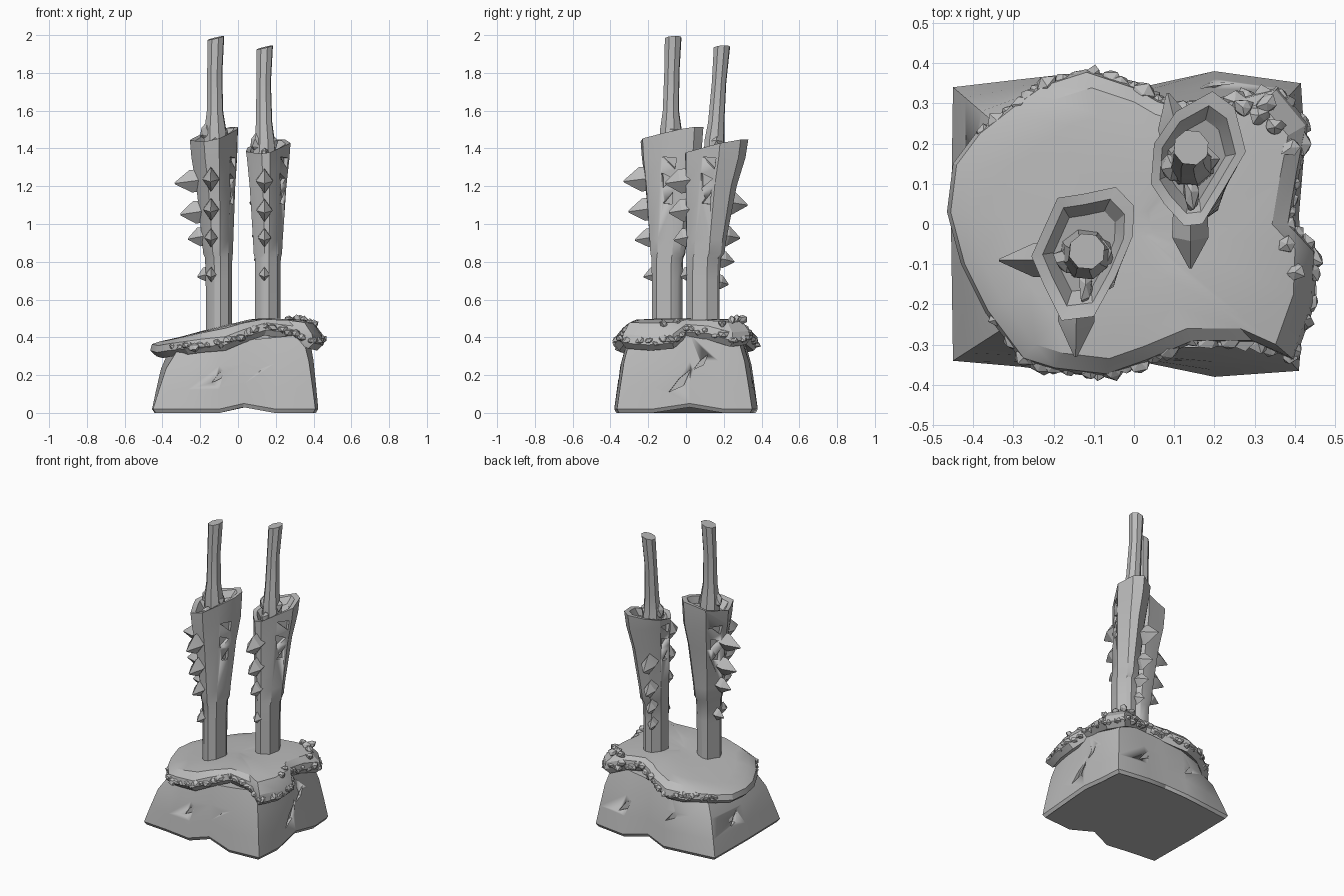
import bpy, bmesh, math, random
from mathutils import Vector, Matrix

if "Cube" in bpy.data.objects:
    bpy.data.objects.remove(bpy.data.objects["Cube"])

random.seed(7)
stone = bpy.data.materials.new("grey_stone")
stone.diffuse_color = (0.5, 0.5, 0.5, 1)
stone.use_nodes = True
stone.node_tree.nodes["Principled BSDF"].inputs["Base Color"].default_value = stone.diffuse_color


def finish(name, bm, angle=30):
    bmesh.ops.recalc_face_normals(bm, faces=bm.faces)
    me = bpy.data.meshes.new(name)
    bm.to_mesh(me)
    bm.free()
    ob = bpy.data.objects.new(name, me)
    bpy.context.collection.objects.link(ob)
    me.materials.append(stone)
    bpy.ops.object.select_all(action='DESELECT')
    ob.select_set(True)
    bpy.context.view_layer.objects.active = ob
    bpy.ops.object.shade_smooth_by_angle(angle=math.radians(angle))
    return ob


def loft(bm, rings):
    """Skin equal-length rings and cap both ends."""
    vs = [[bm.verts.new(p) for p in r] for r in rings]
    n = len(vs[0])
    for a, b in zip(vs, vs[1:]):
        for i in range(n):
            j = (i + 1) % n
            bm.faces.new((a[i], a[j], b[j], b[i]))
    bm.faces.new(vs[0][::-1])
    bm.faces.new(vs[-1])


def tube(bm, stops, sides, spin=0.0):
    """Stops are (x, y, z, radius)."""
    loft(bm, [[(x + r * math.cos(spin + math.tau * i / sides),
                y + r * math.sin(spin + math.tau * i / sides),
                z + 0.25 * r * math.cos(math.tau * i / sides) * (k == len(stops) - 1))
               for i in range(sides)] for k, (x, y, z, r) in enumerate(stops)])


def rock(bm, loc, size):
    geo = bmesh.ops.create_icosphere(bm, subdivisions=1, radius=1)
    turn = Matrix.Rotation(random.uniform(0, 6), 3, 'Z')
    for v in geo['verts']:
        p = turn @ (v.co * random.uniform(0.7, 1.15))
        v.co = Vector(loc) + Vector((p.x * size[0], p.y * size[1], p.z * size[2]))


def cut(ob, cutters):
    """Carve closed cutter shapes out of an object."""
    for bm in cutters:
        c = finish("cutter", bm)
        c.hide_render = True
        m = ob.modifiers.new("carve", 'BOOLEAN')
        m.operation, m.solver, m.object = 'DIFFERENCE', 'EXACT', c
        bpy.context.view_layer.objects.active = ob
        bpy.ops.object.modifier_apply(modifier=m.name)
        bpy.data.objects.remove(c)


def prism(center, normal, pts, depth):
    """Flat outline (across, up) pushed through a surface point."""
    n = Vector(normal).normalized()
    side = Vector((-n.y, n.x, 0)).normalized()
    bm = bmesh.new()
    loft(bm, [[Vector(center) + side * u + Vector((0, 0, w)) + n * d for u, w in pts]
              for d in (-depth, depth)])
    return bm


# Base block: bulging sides that pinch in the middle
bottom = [(-.45, -.34), (-.28, -.355), (-.1, -.38), (.03, -.345), (.2, -.38), (.41, -.365),
          (.425, -.18), (.41, .02), (.425, .2), (.415, .35), (.2, .38), (.04, .345),
          (-.1, .38), (-.28, .36), (-.45, .34), (-.455, .0)]
pinch = (3, 7, 11)
top = [(-.31, -.25), (-.24, -.3), (-.1, -.315), (.03, -.31), (.2, -.305), (.34, -.29),
       (.375, -.15), (.37, .02), (.375, .15), (.34, .27), (.2, .29), (.04, .3),
       (-.1, .315), (-.24, .29), (-.31, .22), (-.36, .0)]


def base_ring(f, z):
    out = []
    for i, ((a, b), (c, d)) in enumerate(zip(bottom, top)):
        x, y = a + (c - a) * f, b + (d - b) * f
        h = z + (0.1 * x - 0.01) * f
        if i in pinch and z < 0.2:
            h += 0.03 * (1 - f)
        out.append((x, y, h))
    return out


bm = bmesh.new()
loft(bm, [[(x * .97, y * .97, z) for x, y, z in base_ring(0, 0)],
          base_ring(0, .02), base_ring(.22, .13), base_ring(.5, .26), base_ring(1, .39)])
base = finish("base_block", bm)
chips = [((.1, -.35, .24), (0, -1, .1), .05), ((-.1, -.36, .2), (0, -1, .1), .04),
         ((.4, -.03, .17), (1, 0, .1), .06), ((.39, .08, .27), (1, 0, .1), .04),
         ((.2, .35, .2), (0, 1, .1), .05), ((-.15, .35, .23), (0, 1, .1), .05),
         ((-.41, .1, .17), (-1, 0, .1), .05)]
cut(base, [prism(c, n, [(-s, -s), (s * .3, -s * .4), (s * .9, s), (-s * .1, s * .2)], .012)
           for c, n, s in chips])

# Draped cover: outline with rim heights
rim = [(-.465, .03, .34), (-.45, .15, .34), (-.39, .23, .35), (-.3, .3, .36), (-.23, .35, .36),
       (-.12, .385, .37), (0, .345, .4), (.06, .31, .43), (.14, .285, .45), (.25, .31, .44),
       (.36, .34, .4), (.435, .25, .39), (.41, .12, .43), (.39, .0, .44), (.455, -.07, .38),
       (.45, -.2, .37), (.4, -.34, .38), (.3, -.295, .43), (.15, -.295, .45), (.03, -.345, .41),
       (-.07, -.38, .37), (-.2, -.365, .36), (-.28, -.34, .35), (-.37, -.22, .34), (-.43, -.1, .33)]


def height(x):
    return min(.495, .475 + .24 * x)


def cover_ring(s, mix, lift):
    return [(x * s, y * s, z + (height(x * s) - z) * mix + lift) for x, y, z in rim]


bm = bmesh.new()
loft(bm, [cover_ring(.8, 0, -.01), cover_ring(.93, 0, -.04), cover_ring(1, 0, -.01),
          cover_ring(.98, .15, .02), cover_ring(.88, .75, .012), cover_ring(.7, 1, 0),
          cover_ring(.4, 1, .005), cover_ring(.1, 1, 0)])
finish("draped_cover", bm, 25)

# Crumbled rim along the cover edge
bm = bmesh.new()
for i, (a, b) in enumerate(zip(rim, rim[1:] + rim[:1])):
    if i in (0, 1, 23, 24):
        continue
    for k in range(3):
        p = Vector(a).lerp(Vector(b), (k + random.random() * .6) / 3) * .97
        r = random.uniform(.022, .034)
        rock(bm, (p.x, p.y, p.z + random.uniform(0, .025)), (r, r, r * .8))
for x, y in ((.31, .27), (.35, .24), (.33, .3), (.27, .29), (.39, .19), (.38, -.05), (.4, -.12)):
    rock(bm, (x, y, .495 - .35 * max(0, x - .33)), (.03, .025, .025))
finish("crumbled_rim", bm, 20)

# Two spiked columns with poles
columns = {
    "left": dict(foot=(-.1, -.1, .07, .08),
                 lip=[(-.255, -.08), (-.225, -.15), (-.18, -.24), (-.1, -.23), (-.045, -.13),
                      (-.003, -.03), (0, .045), (-.045, .092), (-.125, .075), (-.19, .065)],
                 rise=(1.42, .15, -.25, .2, -.25),
                 pole=[(-.12, -.07, 1.33, .07), (-.12, -.08, 1.5, .06), (-.122, -.08, 1.6, .045),
                       (-.123, -.075, 1.8, .042), (-.117, -.068, 1.985, .046)],
                 panels=(4, 9)),
    "right": dict(foot=(.155, .09, .07, .088),
                  lip=[(.042, .1), (.075, .05), (.125, -.005), (.17, 0), (.225, .09),
                       (.278, .18), (.25, .29), (.195, .33), (.105, .28), (.05, .2)],
                  rise=(1.365, .2, 0, .12, .05),
                  pole=[(.14, .16, 1.3, .07), (.142, .15, 1.44, .055), (.138, .16, 1.54, .045),
                        (.136, .175, 1.75, .04), (.142, .19, 1.935, .045)],
                  panels=(4, 9)),
}
blend = [(.35, 0), (.7, .02), (.82, .06), (.845, .18), (.92, .25), (1.2, .6), (1.35, .9)]

for side, c in columns.items():
    fx, fy, rx, ry = c["foot"]
    lip = [Vector(p) for p in c["lip"]]
    mid = sum(lip, Vector((0, 0))) / len(lip)
    foot = []
    for p in lip:
        d = (p - mid).normalized()
        foot.append(Vector((fx + d.x * rx, fy + d.y * ry)))

    def section(z, t):
        return [Vector((*a.lerp(b, t), z)) for a, b in zip(foot, lip)]

    def crown(s, drop):
        z0, ky, y0, kx, x0 = c["rise"]
        return [Vector((*(mid + (p - mid) * s), z0 + ky * (p.y - y0) + kx * (p.x - x0) - drop))
                for p in lip]

    bm = bmesh.new()
    loft(bm, [section(z, t) for z, t in blend] + [crown(1, 0), crown(.8, .005), crown(.6, .05)])
    col = finish(side + "_column", bm)

    # Triangular recesses on the broad faces
    cutters = []
    for i in c["panels"]:
        for z, t, tri in ((1.32, .84, [(-.05, .035), (.045, .03), (.035, -.03)]),
                          (1.23, .66, [(-.045, .04), (-.04, -.04), (.035, .01)]),
                          (1.14, .53, [(-.03, -.03), (.035, .035), (.03, -.035)])):
            ring = section(z, t)
            p, q = ring[i], ring[(i + 1) % len(ring)]
            e = q - p
            cutters.append(prism((p + q) / 2, (e.y, -e.x, 0), [(u * .85, w) for u, w in tri], .022))
    cut(col, cutters)

    # Pole with a flared, crumbled socket
    bm = bmesh.new()
    tube(bm, c["pole"], 8, .3)
    finish(side + "_pole", bm)
    px, py, pz, _ = c["pole"][1]
    bm = bmesh.new()
    rock(bm, (px - .045, py - .01, pz - .01), (.04, .04, .05))
    rock(bm, (px + .035, py + .01, pz - .02), (.04, .045, .05))
    rock(bm, (px, py - .07, pz - .07), (.022, .055, .04))
    finish(side + "_socket_rubble", bm, 20)


def spike(bm, root, tip, r):
    """Four-sided thorn with a blunt shoulder."""
    root, tip = Vector(root), Vector(tip)
    n = (tip - root).normalized()
    u = n.cross(Vector((0, 0, 1))).normalized()
    w = u.cross(n)
    loft(bm, [[root.lerp(tip, f) + (u * math.cos(a) * .7 + w * math.sin(a)) * r * k
               for a in (0, 1.57, 3.14, 4.71)] for f, k in ((0, .95), (.45, 1), (1, .08))])


# Thorn rows: (height, tip reach, root reach, radius)
rows = {
    "left_front_spikes": ((-.14, -.07), (-.02, -1),
                          [(1.225, .26, .1, .065), (1.065, .235, .09, .06), (.915, .2, .08, .05), (.72, .155, .07, .04)]),
    "left_side_spikes": ((-.1, -.09), (-1, 0),
                         [(1.215, .235, .08, .06), (1.05, .205, .07, .06), (.92, .165, .06, .05), (.72, .115, .04, .04)]),
    "right_front_spikes": ((.14, .09), (0, -1),
                           [(1.215, .2, .06, .065), (1.06, .18, .06, .06), (.915, .155, .06, .05), (.72, .12, .06, .04)]),
    "right_back_spikes": ((.14, .1), (-.25, 1),
                          [(1.1, .225, .08, .065), (.925, .185, .07, .055), (.8, .155, .06, .045), (.68, .125, .05, .04)]),
}
for name, ((x, y), d, items) in rows.items():
    bm = bmesh.new()
    for z, reach, root, r in items:
        spike(bm, (x + d[0] * root, y + d[1] * root, z + .02),
              (x + d[0] * reach, y + d[1] * reach, z), r)
    finish(name, bm, 25)
